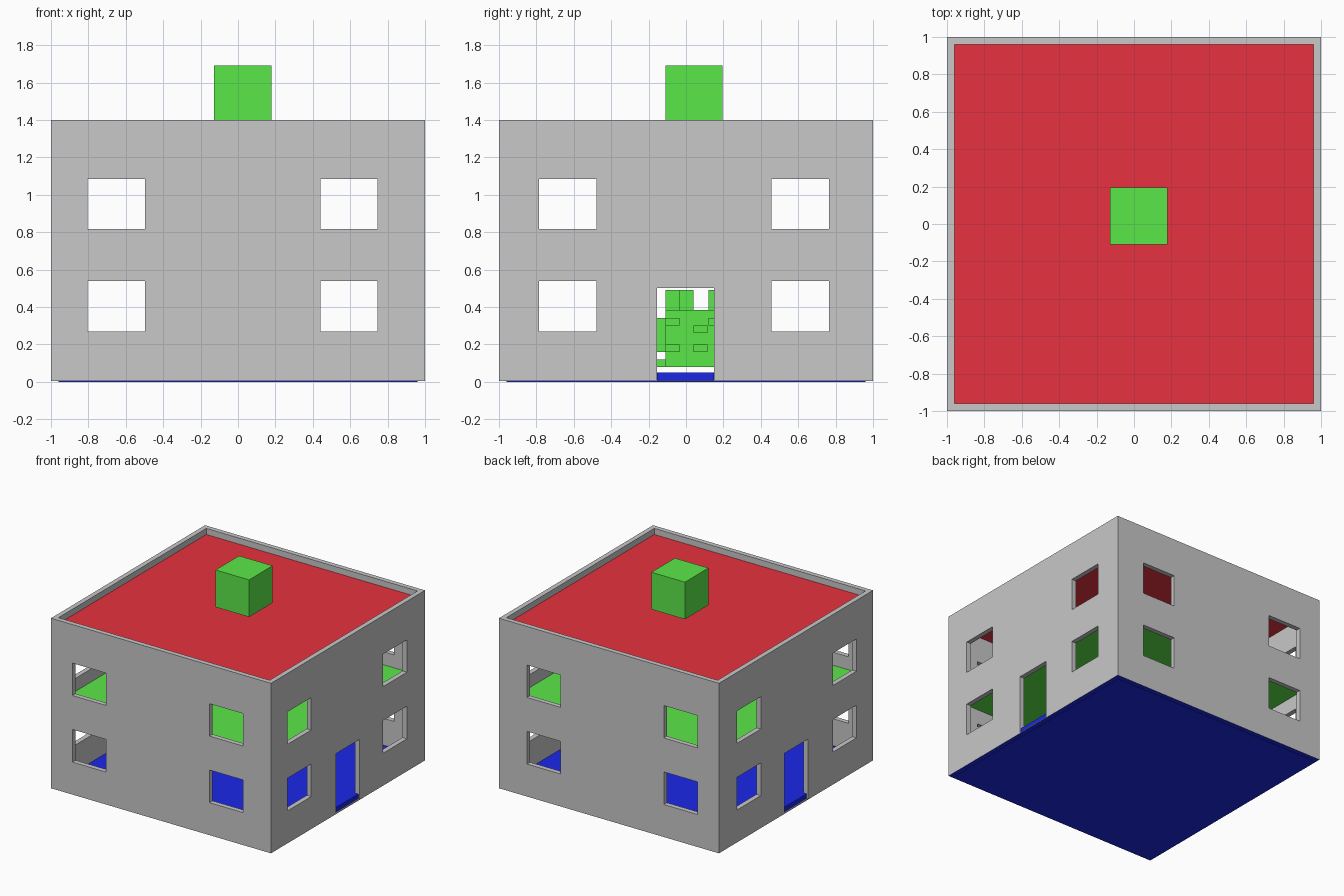
import bpy

if "Cube" in bpy.data.objects:
    bpy.data.objects.remove(bpy.data.objects["Cube"])


def material(name, rgb):
    m = bpy.data.materials.new(name)
    m.diffuse_color = (*rgb, 1)
    m.use_nodes = True
    m.node_tree.nodes["Principled BSDF"].inputs["Base Color"].default_value = m.diffuse_color
    return m


GREY = material("wall grey", (0.58, 0.58, 0.58))
RED = material("roof red", (0.80, 0.032, 0.05))
GREEN = material("storey green", (0.105, 0.80, 0.066))
BLUE = material("floor blue", (0.011, 0.021, 0.80))


def box(name, lo, hi, mat=None):
    bpy.ops.mesh.primitive_cube_add(size=1)
    ob = bpy.context.object
    ob.name = name
    for v in ob.data.vertices:
        v.co = [lo[i] if v.co[i] < 0 else hi[i] for i in range(3)]
    if mat:
        ob.data.materials.append(mat)
    return ob


def cut(target, lo, hi):
    cutter = box("cutter", lo, hi)
    cutter.hide_render = True
    mod = target.modifiers.new("cut", "BOOLEAN")
    mod.operation = "DIFFERENCE"
    mod.solver = "EXACT"
    mod.object = cutter
    bpy.context.view_layer.objects.active = target
    bpy.ops.object.modifier_apply(modifier=mod.name)
    bpy.data.objects.remove(cutter, do_unlink=True)


# Hollow outer walls
walls = box("walls", (-1, -1, 0.003), (1, 1, 1.4), GREY)
cut(walls, (-0.96, -0.96, -0.2), (0.96, 0.96, 1.6))

# Windows run through opposite walls, two storeys on every side
for z0, z1 in ((0.27, 0.538), (0.817, 1.083)):
    for a0, a1 in ((-0.805, -0.498), (0.44, 0.745)):
        cut(walls, (a0, -1.2, z0), (a1, 1.2, z1))
    for a0, a1 in ((-0.785, -0.478), (0.457, 0.765)):
        cut(walls, (-1.2, a0, z0), (1.2, a1, z1))

# Doorways in the left and right walls
cut(walls, (-1.2, -0.155, 0.01), (1.2, 0.15, 0.5))

# Underside of the walls is blue
walls.data.materials.append(BLUE)
for p in walls.data.polygons:
    if p.normal.z < -0.5 and p.center.z < 0.006:
        p.material_index = 1

# Storey slabs
for name, z0, z1, mat in (("ground_floor", 0, 0.05, BLUE),
                          ("upper_floor", 0.66, 0.71, GREEN),
                          ("roof_slab", 1.30, 1.35, RED)):
    box(name, (-0.96, -0.96, z0), (0.96, 0.96, z1), mat)

# Door sills continue the ground floor through the walls
for name, x0, x1 in (("left_sill", -0.99, -0.96), ("right_sill", 0.96, 0.99)):
    box(name, (x0, -0.153, 0.008), (x1, 0.148, 0.05), BLUE)

# Block on the roof
box("roof_block", (-0.127, -0.11, 1.385), (0.178, 0.195, 1.69), GREEN)

# Blocky machine inside the ground floor, seen through the doorways
box("machine_core", (-0.127, -0.11, 0.08), (0.178, 0.195, 0.385), GREEN)
for i, (y0, y1) in enumerate(((-0.11, -0.035), (-0.035, 0.04), (0.12, 0.195))):
    x = -0.13 + 0.1 * i
    box("machine_post", (x, y0, 0.385), (x + 0.08, y1, 0.49), GREEN)
for z0, z1 in ((0.08, 0.12), (0.16, 0.34)):
    box("machine_side", (-0.05, -0.19, z0), (0.10, -0.11, z1), GREEN)
for y0, z0 in ((-0.11, 0.16), (-0.11, 0.30), (0.04, 0.16), (0.04, 0.26), (0.12, 0.30)):
    box("machine_knob", (0.178, y0, z0), (0.218, y0 + 0.075, z0 + 0.04), GREEN)
